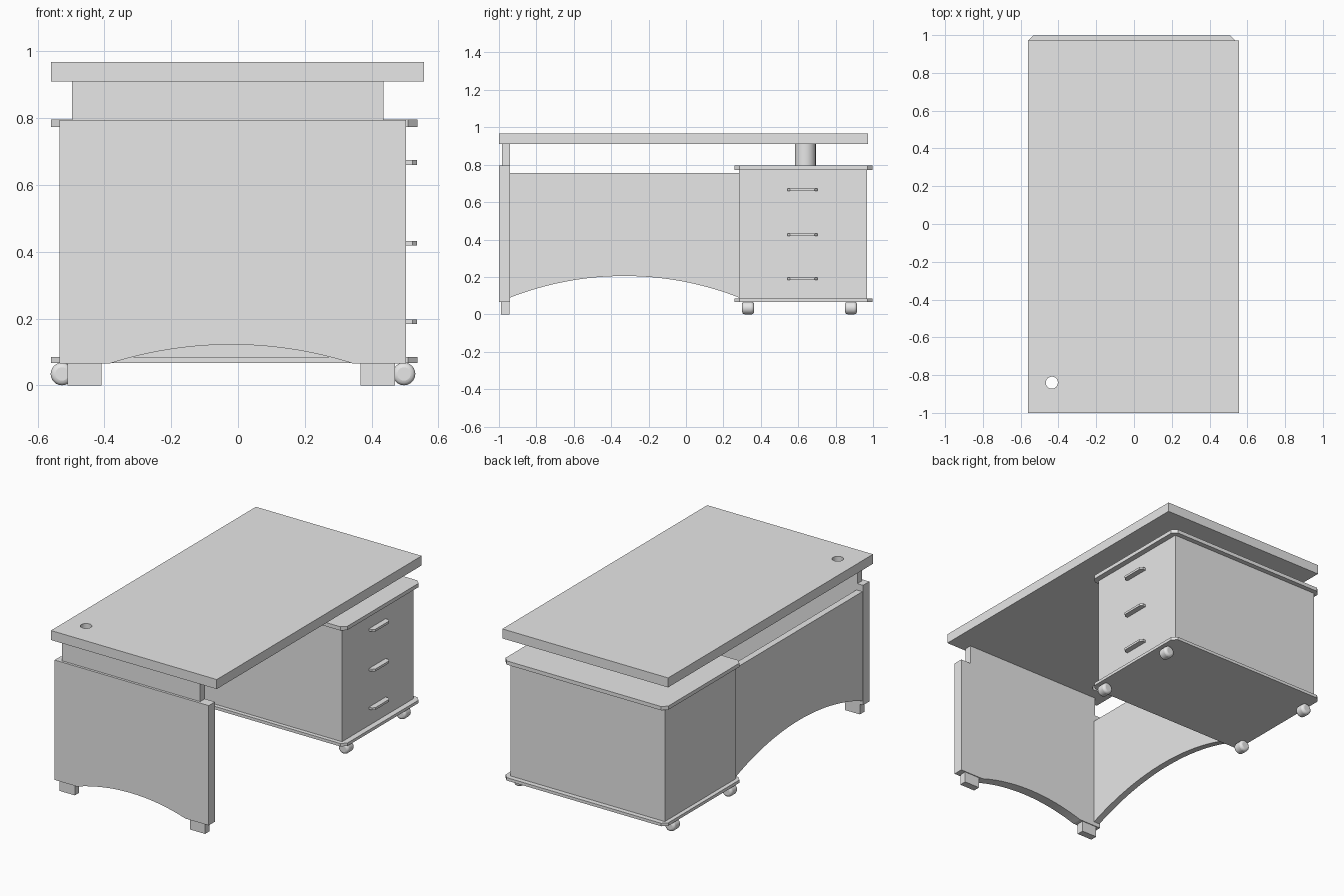
import bpy
import bmesh
import math
from mathutils import Vector

if "Cube" in bpy.data.objects:
    bpy.data.objects.remove(bpy.data.objects["Cube"], do_unlink=True)

grey = bpy.data.materials.new("light_grey")
grey.use_nodes = True
grey.diffuse_color = (0.8, 0.8, 0.8, 1)
grey.node_tree.nodes["Principled BSDF"].inputs["Base Color"].default_value = (0.8, 0.8, 0.8, 1)


def prism(name, outline, axis, low, high):
    """Extrude a 2D outline along the named axis from low to high."""
    place = {"x": lambda a, b, d: (d, a, b),
             "y": lambda a, b, d: (a, d, b),
             "z": lambda a, b, d: (a, b, d)}[axis]
    bm = bmesh.new()
    face = bm.faces.new([bm.verts.new(place(a, b, low)) for a, b in outline])
    result = bmesh.ops.extrude_face_region(bm, geom=[face])
    move = Vector(place(0, 0, high - low))
    bmesh.ops.translate(bm, vec=move,
                        verts=[v for v in result["geom"] if isinstance(v, bmesh.types.BMVert)])
    bmesh.ops.recalc_face_normals(bm, faces=bm.faces)
    mesh = bpy.data.meshes.new(name)
    bm.to_mesh(mesh)
    bm.free()
    mesh.materials.append(grey)
    obj = bpy.data.objects.new(name, mesh)
    bpy.context.collection.objects.link(obj)
    return obj


def rect(a0, a1, b0, b1):
    return [(a0, b0), (a1, b0), (a1, b1), (a0, b1)]


def chamfered(a0, a1, b0, b1, c):
    return [(a0 + c, b0), (a1 - c, b0), (a1, b0 + c), (a1, b1 - c),
            (a1 - c, b1), (a0 + c, b1), (a0, b1 - c), (a0, b0 + c)]


def arch(a0, a1, base, rise, steps=24):
    """Circular arc from a0 to a1 rising above the base height."""
    half = (a1 - a0) / 2
    radius = (half ** 2 + rise ** 2) / (2 * rise)
    span = math.asin(half / radius)
    angles = [span * (2 * i / steps - 1) for i in range(steps + 1)]
    return [((a0 + a1) / 2 + radius * math.sin(t),
             base + rise - radius * (1 - math.cos(t))) for t in angles]


def cylinder(name, location, radius, depth, rotation=(0, 0, 0)):
    bpy.ops.mesh.primitive_cylinder_add(vertices=24, radius=radius, depth=depth,
                                        location=location, rotation=rotation)
    obj = bpy.context.object
    obj.name = name
    obj.data.materials.append(grey)
    bpy.ops.object.shade_smooth_by_angle()
    return obj


# Tabletop with a cable hole
top = prism("tabletop", rect(-0.56, 0.557, -1.0, 0.972), "z", 0.91, 0.968)
cutter = cylinder("cable_hole_cutter", (-0.435, -0.84, 0.94), 0.032, 0.2)
cutter.hide_render = True
cutter.hide_viewport = True
cut = top.modifiers.new("cable_hole", "BOOLEAN")
cut.operation = "DIFFERENCE"
cut.object = cutter

# Front end panel with arched bottom, riser and feet
prism("front_panel",
      [(-0.535, 0.795), (-0.535, 0.065)] + arch(-0.385, 0.345, 0.065, 0.057)
      + [(0.503, 0.065), (0.503, 0.795)], "y", -1.0, -0.94)
prism("front_riser", rect(-0.497, 0.435, 0.795, 0.91), "y", -0.985, -0.94)
for side, x0, x1 in (("right", -0.51, -0.408), ("left", 0.367, 0.47)):
    prism(f"{side}_foot", rect(x0, x1, 0, 0.065), "y", -0.988, -0.945)

# Long side panel with arched bottom
prism("side_panel",
      [(-0.94, 0.755)] + arch(-0.94, 0.283, 0.09, 0.115) + [(0.283, 0.755)],
      "x", -0.53, -0.49)

# Drawer cabinet between two chamfered plates
prism("cabinet_body", rect(-0.535, 0.503, 0.283, 0.968), "z", 0.085, 0.773)
for name, z0, z1 in (("cabinet_base", 0.067, 0.085), ("cabinet_top", 0.773, 0.796)):
    prism(name, chamfered(-0.56, 0.537, 0.258, 0.998, 0.028), "z", z0, z1)

# Drawer pulls
for i, z in enumerate((0.19, 0.425, 0.667)):
    prism(f"drawer_handle_{i + 1}",
          [(0.503, 0.542), (0.522, 0.542), (0.536, 0.556),
           (0.536, 0.688), (0.522, 0.702), (0.503, 0.702)],
          "z", z - 0.007, z + 0.007)

# Posts carrying the tabletop
for side, x in (("right", -0.31), ("left", 0.29)):
    cylinder(f"{side}_post", (x, 0.638, 0.853), 0.056, 0.114)

# Rounded casters
for side, x in (("right", -0.527), ("left", 0.497)):
    for end, y in (("near", 0.332), ("far", 0.882)):
        wheel = cylinder(f"{side}_{end}_caster", (x, y, 0.034), 0.034, 0.064,
                         (math.pi / 2, 0, 0))
        bevel = wheel.modifiers.new("rounded_rim", "BEVEL")
        bevel.width = 0.014
        bevel.segments = 3
